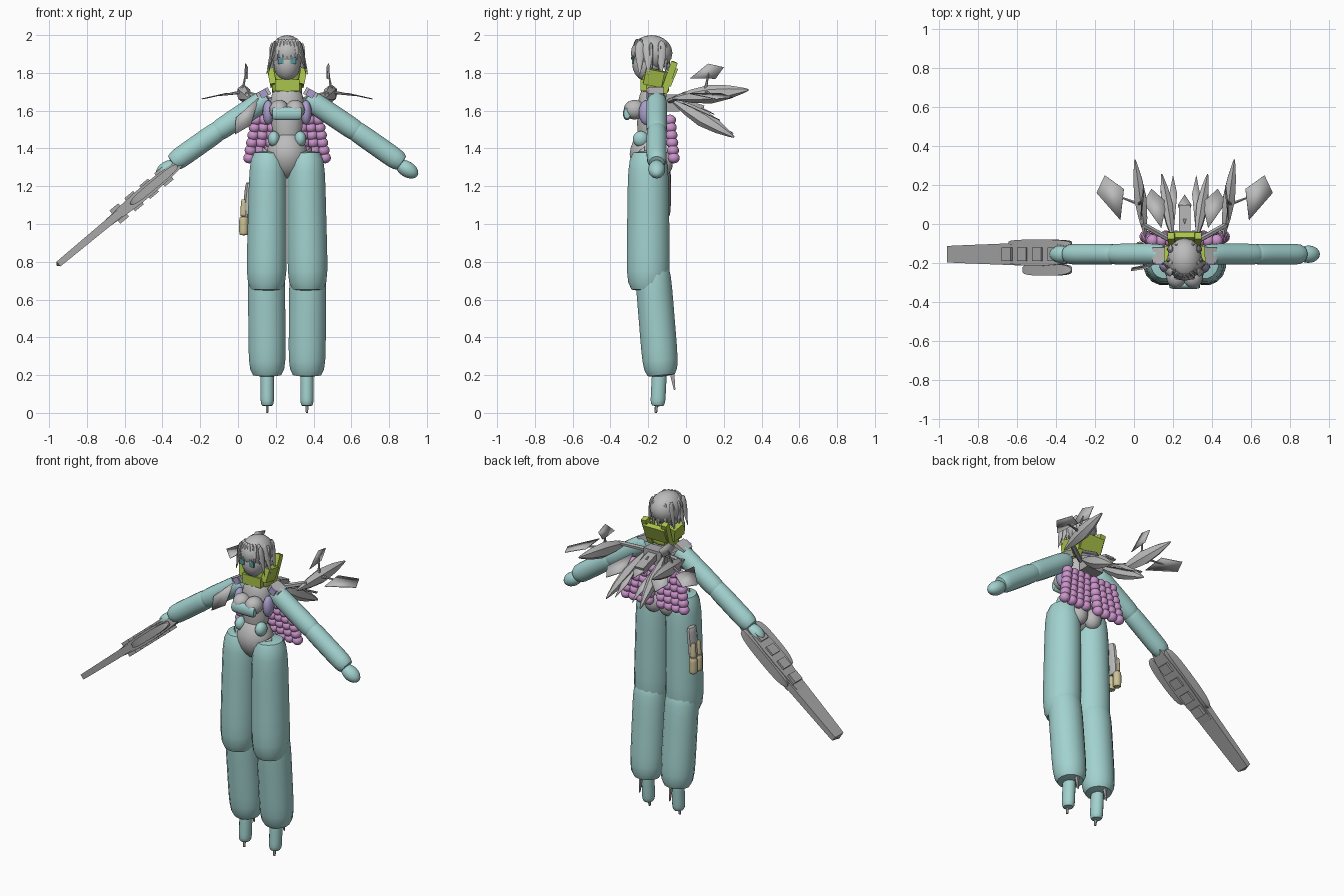
import bpy, math
from mathutils import Vector, Matrix

if "Cube" in bpy.data.objects:
    bpy.data.objects.remove(bpy.data.objects["Cube"])

MIDLINE = .26
ARM_Y = -.155
parts = []


def material(name, red, green, blue):
    made = bpy.data.materials.new(name)
    made.use_nodes = True
    made.diffuse_color = (red, green, blue, 1)
    made.node_tree.nodes["Principled BSDF"].inputs["Base Color"].default_value = made.diffuse_color
    return made


TEAL = material("pale teal", .36, .64, .62)
GREY = material("light grey", .5, .5, .5)
STEEL = material("steel grey", .4, .4, .4)
PINK = material("orchid pink", .6, .3, .6)
LIME = material("lime green", .4, .55, .07)
SAND = material("sand", .6, .53, .3)
LILAC = material("lilac", .4, .34, .6)
EYE = material("deep teal", .1, .3, .33)


def point(x, y, z):
    """A place measured sideways from the body midline."""
    return Vector((MIDLINE + x, y, z))


def finish(part, name, paint):
    part.name = name
    part.data.materials.append(paint)
    bpy.ops.object.select_all(action='DESELECT')
    part.select_set(True)
    bpy.context.view_layer.objects.active = part
    bpy.ops.object.shade_smooth_by_angle(angle=math.radians(40))
    parts.append(part)
    return part


def mesh(name, paint, verts, faces):
    data = bpy.data.meshes.new(name)
    data.from_pydata(verts, [], faces)
    part = bpy.data.objects.new(name, data)
    bpy.context.collection.objects.link(part)
    return finish(part, name, paint)


def limb(name, paint, start, end, width, depth, taper=1, blunt=6, sides=16, steps=12):
    """Rounded spindle: width runs sideways, depth across; blunt sets how full the ends are."""
    axis = (end - start).normalized()
    sideways = Vector((0, 1, 0)) if abs(axis.x) > .5 else Vector((1, 0, 0))
    sideways = (sideways - axis * sideways.dot(axis)).normalized()
    across = axis.cross(sideways)
    corner = math.sqrt(2) if sides == 4 else 1
    verts, faces = [], []
    for step in range(steps + 1):
        t = (1 - math.cos(math.pi * step / steps)) / 2
        swell = max(.1, (1 - abs(2 * t - 1) ** blunt) ** (1 / blunt))
        size = corner * swell * (1 + (taper - 1) * t)
        for side in range(sides):
            turn = math.tau * (side + .5) / sides
            verts.append(start.lerp(end, t) + sideways * width * size * math.cos(turn)
                         + across * depth * size * math.sin(turn))
    for low in range(0, steps * sides, sides):
        for side in range(sides):
            after = (side + 1) % sides
            faces.append((low + side, low + after, low + sides + after, low + sides + side))
    faces.append(tuple(reversed(range(sides))))
    faces.append(tuple(range(steps * sides, len(verts))))
    return mesh(name, paint, verts, faces)


def ball(name, paint, place, size, tilt=0):
    bpy.ops.mesh.primitive_uv_sphere_add(segments=16, ring_count=10, location=place, rotation=(0, tilt, 0))
    bpy.context.object.scale = size
    return finish(bpy.context.object, name, paint)


def box(name, paint, place, size, pitch=0, roll=0):
    bpy.ops.mesh.primitive_cube_add(size=1, location=place, rotation=(pitch, roll, 0))
    bpy.context.object.scale = size
    return finish(bpy.context.object, name, paint)


def fin(name, paint, root, tip, spread):
    """Thin kite-shaped plate from root to tip, widest near the tip."""
    widest, spread = root.lerp(tip, .65), Vector(spread)
    part = mesh(name, paint, [root, widest + spread, tip, widest - spread], [(0, 1, 2, 3)])
    skin = part.modifiers.new("thickness", 'SOLIDIFY')
    skin.thickness, skin.offset = .005, 0


def mirror_parts():
    """Copy every left part across the midline."""
    bpy.context.view_layer.update()
    flip = Matrix.Translation((2 * MIDLINE, 0, 0)) @ Matrix.Scale(-1, 4, (1, 0, 0))
    for part in parts:
        twin = part.copy()
        twin.data = part.data.copy()
        twin.name = part.name.replace("left", "right")
        twin.data.transform(flip @ part.matrix_world)
        twin.data.flip_normals()
        twin.matrix_world = Matrix.Identity(4)
        bpy.context.collection.objects.link(twin)


# Legs
limb("left_thigh", TEAL, point(.1, -.2, 1.39), point(.11, -.2, .64), .1, .108, taper=1.1)
limb("left_shin", TEAL, point(.11, -.18, .8), point(.105, -.13, .19), .1, .097)
limb("left_foot", TEAL, point(.105, -.14, .23), point(.105, -.15, .035), .036, .04)
limb("left_toe_spike", GREY, point(.105, -.155, .06), point(.105, -.16, 0), .008, .008, sides=6)
limb("left_heel_blade", STEEL, point(.105, -.08, .25), point(.105, -.06, .12), .008, .015, taper=.3, sides=4)

# Arms
limb("left_upper_arm", TEAL, point(.1, ARM_Y, 1.67), point(.39, ARM_Y, 1.475), .055, .058)
limb("left_forearm", TEAL, point(.34, ARM_Y, 1.51), point(.61, ARM_Y, 1.32), .054, .057)
ball("left_hand", TEAL, point(.635, ARM_Y, 1.29), (.065, .045, .042), tilt=.55)

# Body padding
ball("left_bust", GREY, point(.042, -.272, 1.605), (.052, .058, .052))
ball("left_waist_pad", TEAL, point(.07, -.24, 1.45), (.032, .042, .042))
ball("left_rib_pad", LILAC, point(.1, -.21, 1.59), (.03, .04, .065))
ball("left_buttock", GREY, point(.05, -.12, 1.32), (.055, .05, .065))
box("left_shoulder_pad", GREY, point(.125, -.16, 1.69), (.07, .08, .04), roll=.5)
box("left_shoulder_tag", LILAC, point(.125, -.2, 1.69), (.04, .02, .04), roll=.5)
fin("left_hip_blade", GREY, point(.07, -.28, 1.3), point(.13, -.22, 1.41), (.02, .02, 0))

# Bead strings behind the waist
for string in range(4):
    top = point(.03 + .045 * string, -.085, 1.55)
    bottom = point(.045 + .052 * string, -.065, 1.35)
    for bead in range(6):
        ball(f"left_bead_{string}_{bead}", PINK, top.lerp(bottom, bead / 5), (.031, .032, .029))

# Upper wing
limb("left_wing_strut", STEEL, point(.06, -.09, 1.65), point(.22, 0, 1.69), .015, .015, sides=6)
limb("left_upper_feather", GREY, point(.2, -.07, 1.665), point(.255, .33, 1.71), .036, .05,
     blunt=1.4, sides=6, steps=6)
fin("left_side_fin", GREY, point(.33, .02, 1.69), point(.41, .25, 1.67), (.07, -.01, -.015))
fin("left_top_fin", GREY, point(.225, .02, 1.77), point(.21, .2, 1.83), (-.005, .02, -.04))
limb("left_side_fin_rod", STEEL, point(.23, .1, 1.7), point(.36, .15, 1.68), .01, .01, taper=.3, sides=6)
limb("left_top_fin_rod", STEEL, point(.235, .1, 1.7), point(.22, .12, 1.8), .01, .01, taper=.3, sides=6)

# Lower wing
limb("left_lower_feather", GREY, point(.06, -.08, 1.66), point(.118, .255, 1.46), .032, .045,
     blunt=1.4, sides=6, steps=6)
fin("left_lower_fin", GREY, point(.12, -.02, 1.64), point(.17, .18, 1.55), (.06, 0, 0))
fin("left_inner_fin", GREY, point(.055, -.02, 1.63), point(.06, .25, 1.48), (.02, 0, 0))

# Collar sides, side locks and eyes
box("left_collar_block", LIME, point(.08, -.17, 1.775), (.035, .1, .085), pitch=-.2, roll=.2)
limb("left_collar_bar", LIME, point(.06, -.12, 1.69), point(.07, -.06, 1.86), .018, .018, blunt=20, sides=4)
for lock, (reach, depth) in enumerate(((.11, -.2), (.1, -.245), (.09, -.13))):
    limb(f"left_side_lock_{lock}", GREY, point(.065, depth, 1.97), point(reach, depth, 1.79), .016, .035,
         taper=.2, blunt=2, sides=6)
box("left_eye", EYE, point(.033, -.282, 1.865), (.03, .008, .035))

mirror_parts()

# Torso
limb("chest", GREY, point(0, -.17, 1.73), point(0, -.2, 1.4), .1, .085, taper=.75, blunt=3)
limb("hips", GREY, point(0, -.2, 1.5), point(0, -.2, 1.24), .11, .1, blunt=1.8)
limb("chest_band", TEAL, point(-.08, -.312, 1.585), point(.08, -.312, 1.585), .022, .036)

# Collar
limb("collar", LIME, point(0, -.165, 1.69), point(0, -.165, 1.81), .083, .075, blunt=8, sides=10)
box("collar_front", LIME, point(0, -.225, 1.735), (.13, .03, .06))
box("collar_back", LIME, point(0, -.075, 1.78), (.15, .03, .1), pitch=-.4)

# Head and hair
ball("face", GREY, point(0, -.205, 1.85), (.072, .08, .095))
ball("hair_cap", GREY, point(0, -.182, 1.905), (.09, .11, .095))
for lock in range(7):
    swing = lock / 3 - 1
    front = -.265 - .025 * (1 - swing * swing)
    limb(f"fringe_lock_{lock}", GREY, point(.05 * swing, front + .03, 1.98), point(.078 * swing, front, 1.87),
         .02, .014, taper=.3, blunt=2, sides=6)
    turn = math.pi * lock / 6
    across, behind = .08 * math.cos(turn), .09 * math.sin(turn) - .185
    limb(f"back_lock_{lock}", GREY, point(across, behind, 1.96), point(across, behind, 1.8),
         .022, .018, taper=.4, blunt=2, sides=6)

# Back pack
box("back_pack", STEEL, point(0, -.07, 1.64), (.12, .07, .09))
box("back_thruster", STEEL, point(0, .02, 1.63), (.06, .15, .04), pitch=-.3)
fin("back_tail", GREY, point(0, 0, 1.66), point(0, .15, 1.58), (.035, 0, 0))

# Cape plate on the right shoulder
fin("shoulder_cape", GREY, point(-.15, -.2, 1.67), point(-.275, -.24, 1.475), (.04, 0, -.02))

# Hip holster and flasks
limb("holster", GREY, point(-.2, -.14, 1.22), point(-.22, -.14, 1.02), .022, .042, sides=8)
for flask, depth in enumerate((-.165, -.115)):
    base, neck, top = (point(-.23, depth, height) for height in (.94, 1.04, 1.13))
    limb(f"flask_body_{flask}", SAND, base, neck, .025, .025, sides=10)
    limb(f"flask_top_{flask}", SAND, neck, top, .02, .02, taper=.7, sides=10)

# Long blade weapon in the right hand
grip, tip = Vector((-.25, ARM_Y, 1.37)), Vector((-.96, ARM_Y, .78))


def weapon_part(name, begin, finish_at, width, depth, shift=0, **shape):
    offset = Vector((0, shift, 0))
    limb(name, STEEL, grip.lerp(tip, begin) + offset, grip.lerp(tip, finish_at) + offset,
         width, depth, sides=4, **shape)


weapon_part("blade", .2, 1, .065, .025, taper=.65, blunt=20)
weapon_part("weapon_body", 0, .8, .08, .045, taper=.5, blunt=1.6)
weapon_part("weapon_guard", .1, .45, .03, .022, shift=-.08, blunt=3)
weapon_part("weapon_rail", .1, .55, .02, .03, shift=.055, blunt=3)
for block in range(4):
    box(f"weapon_block_{block}", STEEL, grip.lerp(tip, .2 + block / 9), (.06, .07, .09), roll=-.69)
